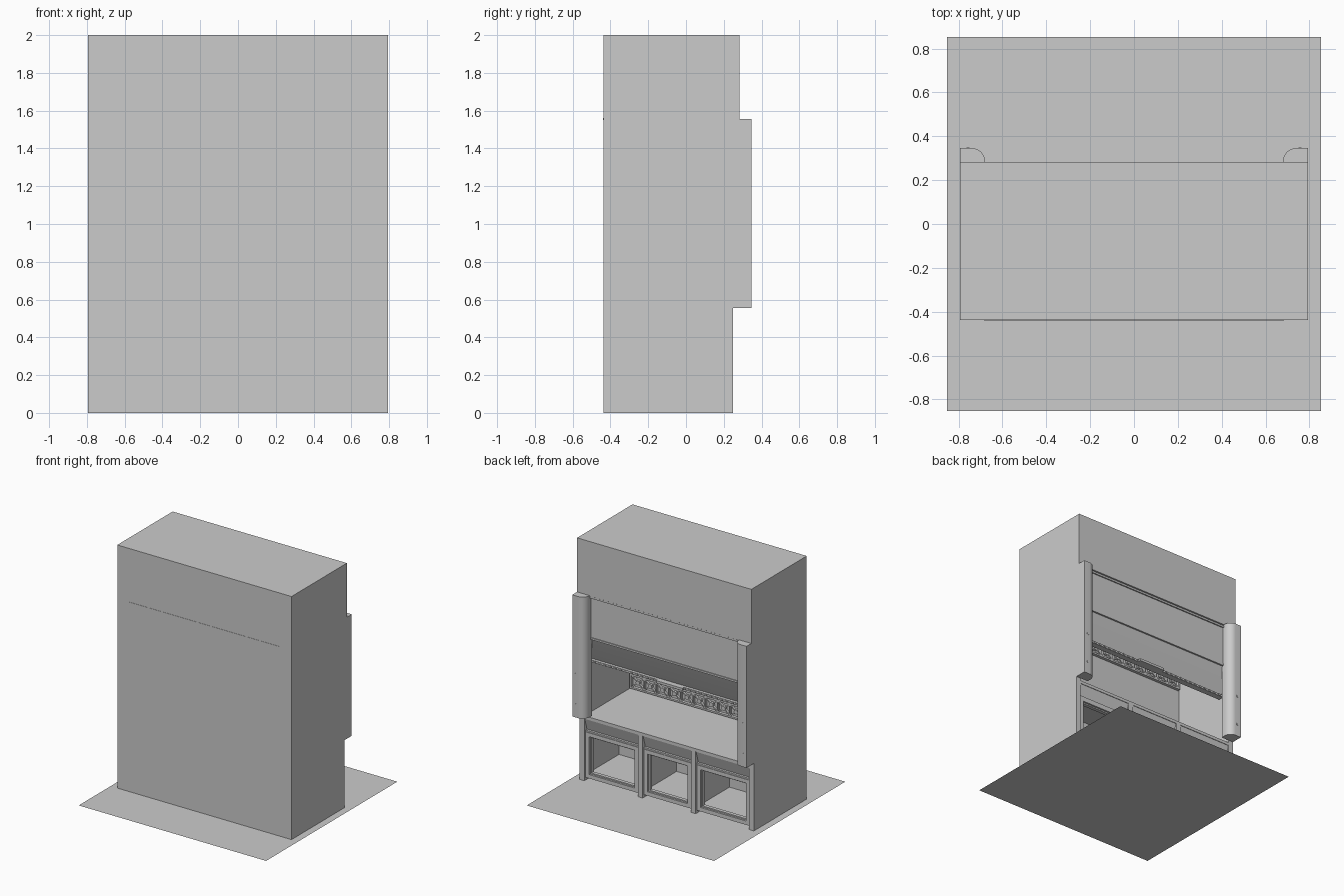
import bpy, bmesh, math
from mathutils import Matrix

if "Cube" in bpy.data.objects:
    bpy.data.objects.remove(bpy.data.objects["Cube"])

def mesh_object(name, bm, smooth=False):
    bmesh.ops.recalc_face_normals(bm, faces=bm.faces)
    me = bpy.data.meshes.new(name)
    bm.to_mesh(me)
    bm.free()
    ob = bpy.data.objects.new(name, me)
    bpy.context.collection.objects.link(ob)
    if smooth:
        bpy.ops.object.select_all(action='DESELECT')
        ob.select_set(True)
        bpy.context.view_layer.objects.active = ob
        bpy.ops.object.shade_smooth_by_angle(angle=math.radians(35))
    return ob

def add_box(bm, x, y, z, rot=None):
    """Box from (min, max) ranges; optional rotation about its own centre."""
    c = [(r[0] + r[1]) / 2 for r in (x, y, z)]
    s = [r[1] - r[0] for r in (x, y, z)]
    m = Matrix.Translation(c) @ (rot or Matrix()) @ Matrix.Diagonal((*s, 1))
    bmesh.ops.create_cube(bm, size=1, matrix=m)

def box(name, x, y, z):
    bm = bmesh.new()
    add_box(bm, x, y, z)
    return mesh_object(name, bm)

def prism(name, pts, axis, lo, hi, smooth=False):
    """Extrude a 2D outline: (y, z) along x, or (x, y) along z."""
    bm = bmesh.new()
    place = (lambda p: (lo, *p)) if axis == 'x' else (lambda p: (*p, lo))
    f = bm.faces.new([bm.verts.new(place(p)) for p in pts])
    ext = bmesh.ops.extrude_face_region(bm, geom=[f])['geom']
    d = (hi - lo, 0, 0) if axis == 'x' else (0, 0, hi - lo)
    bmesh.ops.translate(bm, vec=d, verts=[v for v in ext if isinstance(v, bmesh.types.BMVert)])
    return mesh_object(name, bm, smooth)

def frame(name, x, y, z, w):
    """Rectangular frame of border width w."""
    bm = bmesh.new()
    add_box(bm, (x[0], x[0] + w), y, z)
    add_box(bm, (x[1] - w, x[1]), y, z)
    add_box(bm, (x[0] + w, x[1] - w), y, (z[0], z[0] + w))
    add_box(bm, (x[0] + w, x[1] - w), y, (z[1] - w, z[1]))
    return mesh_object(name, bm)

W, IN = 0.793, 0.75          # outer and inner half widths
BACK, FACE, LOW, POST = -0.437, 0.283, 0.25, 0.346

# Floor sheet
bm = bmesh.new()
bmesh.ops.create_grid(bm, x_segments=1, y_segments=1, size=0.853)
mesh_object("base_sheet", bm)

# Outer shell
side = [(BACK, 0), (LOW, 0), (LOW, 0.555), (FACE, 0.555), (FACE, 2), (BACK, 2)]
post = [(W, LOW), (W, POST), (0.74, POST)]
post += [(0.74 - 0.06 * math.sin(a), 0.286 + 0.06 * math.cos(a))
         for a in [math.pi / 2 * i / 10 for i in range(1, 11)]] + [(0.68, LOW)]
for s, tag in ((-1, "left"), (1, "right")):
    prism("side_panel_" + tag, side, 'x', s * IN, s * W)
    prism("corner_post_" + tag, [(s * x, y) for x, y in post], 'z', 0.555, 1.555, True)
    # Small service plates on the posts
    for z in (0.66, 0.91):
        xs = sorted((s * 0.75, s * 0.765))
        box("service_plate_" + tag, xs, (POST, POST + 0.002), (z - 0.008, z + 0.008))
box("rear_panel", (-IN, IN), (BACK, BACK + 0.03), (0, 2))
box("rear_slot_strip", (-0.685, 0.685), (BACK - 0.002, BACK), (1.55, 1.56))
box("top_panel", (-IN, IN), (BACK + 0.03, FACE), (1.97, 2))
box("header_panel", (-IN, IN), (FACE - 0.03, FACE), (1.55, 1.97))

# Work chamber
box("work_surface", (-IN, IN), (BACK + 0.03, LOW), (0.51, 0.535))
box("chamber_ceiling", (-IN, IN), (BACK + 0.03, 0.2), (1.5, 1.52))
box("rear_baffle", (-IN, IN), (-0.37, -0.35), (0.535, 1.5))

# Vent grilles: a row of crossed bars with round hubs inside a frame
def grille(name, z0, z1):
    frame(name + "_frame", (-0.74, 0.74), (-0.35, -0.325), (z0, z1), 0.014)
    bm = bmesh.new()
    n, zc, h = 13, (z0 + z1) / 2, (z1 - z0) / 2 - 0.014
    pitch = 1.45 / n
    for i in range(n):
        xc = -0.725 + pitch * (i + 0.5)
        half = math.hypot(pitch / 2, h)
        for s in (-1, 1):
            r = Matrix.Rotation(s * math.atan2(h, pitch / 2), 4, 'Y')
            add_box(bm, (xc - half, xc + half), (-0.348, -0.33), (zc - 0.005, zc + 0.005), r)
        bmesh.ops.create_cone(bm, cap_ends=True, segments=12, radius1=0.018, radius2=0.018,
                              depth=0.022, matrix=Matrix.Translation((xc, -0.338, zc))
                              @ Matrix.Rotation(math.pi / 2, 4, 'X'))
        if i:
            xb = xc - pitch / 2
            add_box(bm, (xb - 0.004, xb + 0.004), (-0.35, -0.328), (zc - h, zc + h))
    mesh_object(name + "_lattice", bm)

grille("lower_vent", 0.545, 0.665)
grille("upper_vent", 1.26, 1.38)

# Sash: upright pane, slanted lower pane, bottom lip and grips
box("sash_upper_rail", (-0.70, 0.70), (0.235, 0.275), (1.53, 1.545))
box("sash_pane", (-0.74, 0.74), (0.245, 0.265), (1.2, 1.55))
box("sash_middle_rail", (-0.74, 0.74), (0.24, 0.272), (1.19, 1.205))
prism("sash_slanted_pane", [(0.26, 1.195), (0.245, 1.195), (0.205, 1.10), (0.155, 0.98),
                            (0.17, 0.98), (0.222, 1.10)], 'x', -0.74, 0.74, True)
box("sash_lip", (-0.74, 0.74), (0.145, 0.195), (0.962, 0.98))
for i in range(30):
    x = -0.70 + 1.4 * i / 29
    box("lip_tooth", (x - 0.012, x + 0.012), (0.195, 0.201), (0.965, 0.977))
box("sash_grip", (-0.12, 0.12), (0.195, 0.22), (0.962, 0.982))

# Base cabinet: downward-tilted apron, uprights and three open compartments
prism("base_apron", [(LOW, 0.525), (0.215, 0.41), (0.19, 0.41), (0.19, 0.525)], 'x', -IN, IN)
box("base_top_rail", (-IN, IN), (0.19, 0.235), (0.395, 0.412))
box("base_floor", (-IN, IN), (-0.2, 0.22), (0.03, 0.045))
box("base_back", (-IN, IN), (-0.22, -0.2), (0.0, 0.51))
for x in (-0.241, 0.241):
    box("base_upright", (x - 0.022, x + 0.022), (0.2, LOW), (0, 0.525))
    box("base_partition", (x - 0.015, x + 0.015), (-0.2, 0.2), (0.03, 0.51))
for a, b in ((-0.745, -0.268), (-0.214, 0.214), (0.268, 0.745)):
    frame("cabinet_frame", (a, b), (0.2, 0.24), (0.025, 0.4), 0.032)
    frame("cabinet_inner_trim", (a + 0.03, b - 0.03), (0.195, 0.225), (0.055, 0.37), 0.012)
